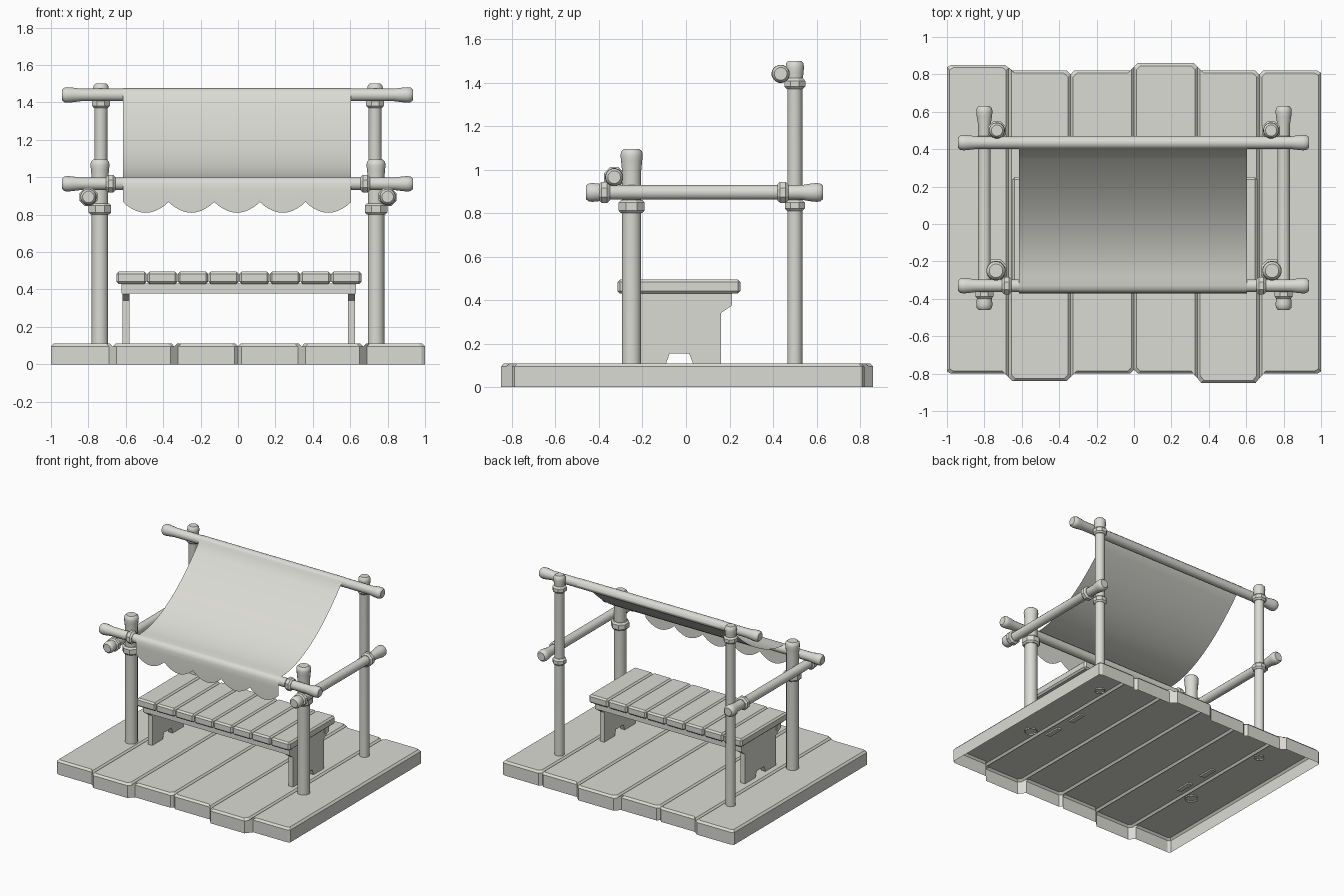
import bpy, bmesh, math
from mathutils import Matrix, Vector

if "Cube" in bpy.data.objects:
    bpy.data.objects.remove(bpy.data.objects["Cube"], do_unlink=True)

COLOUR = (0.71, 0.71, 0.66, 1)
mat = bpy.data.materials.new("pale_stone_grey")
mat.use_nodes = True
mat.diffuse_color = COLOUR
mat.node_tree.nodes["Principled BSDF"].inputs["Base Color"].default_value = COLOUR


def finish(name, bm, smooth=False):
    mesh = bpy.data.meshes.new(name)
    bm.to_mesh(mesh)
    bm.free()
    mesh.materials.append(mat)
    obj = bpy.data.objects.new(name, mesh)
    bpy.context.collection.objects.link(obj)
    if smooth:
        bpy.ops.object.select_all(action="DESELECT")
        obj.select_set(True)
        bpy.context.view_layer.objects.active = obj
        bpy.ops.object.shade_smooth_by_angle(angle=math.radians(40))
    return obj


def box(name, lo, hi, bevel=0):
    lo, hi = Vector(lo), Vector(hi)
    bm = bmesh.new()
    m = Matrix.Translation((lo + hi) / 2) @ Matrix.Diagonal((*(hi - lo), 1))
    bmesh.ops.create_cube(bm, size=1, matrix=m)
    if bevel:
        bmesh.ops.bevel(bm, geom=bm.edges[:], offset=bevel, segments=1, affect="EDGES")
    return finish(name, bm)


def lathe(name, origin, axis, profile, sides=16, smooth=True, cap_start=True):
    """Turn (distance, radius) pairs around an axis through origin."""
    turn = Vector((0, 0, 1)).rotation_difference(Vector(axis)).to_matrix().to_4x4()
    m = Matrix.Translation(origin) @ turn
    bm = bmesh.new()
    rings = []
    for t, r in profile:
        angles = [2 * math.pi * (i + 0.5) / sides for i in range(sides)]
        rings.append([bm.verts.new(m @ Vector((r * math.cos(a), r * math.sin(a), t))) for a in angles])
    for a, b in zip(rings, rings[1:]):
        for i in range(sides):
            j = (i + 1) % sides
            bm.faces.new((a[i], a[j], b[j], b[i]))
    if cap_start:
        bm.faces.new(rings[0][::-1])
    bm.faces.new(rings[-1])
    return finish(name, bm, smooth)


def knob(r, big):
    """Flared pole end, measured inwards from the tip."""
    return [(0, big * 0.7), (0.012, big * 0.95), (0.03, big), (0.055, big * 0.95), (0.1, r)]


def post(name, x, y, r, big, top):
    tip = [(top - t, k) for t, k in reversed(knob(r, big))]
    lathe(name, (x, y, 0), (0, 0, 1), [(0.1, r)] + tip, cap_start=False)


def bar(name, start, axis, length, r, big):
    end = knob(r, big)
    lathe(name, start, axis, end + [(length - t, k) for t, k in reversed(end)])


def band(name, centre, axis, r, width):
    h, c = width / 2, 0.012
    lathe(name, centre, axis, [(-h, r - c), (c - h, r), (h - c, r), (h, r - c)], 8, False)


# Deck: chamfered planks of uneven length, open underneath
edges = [-1, -0.67, -0.34, 0, 0.34, 0.67, 1]
fronts = [-0.80, -0.84, -0.80, -0.80, -0.85, -0.80]
backs = [0.85, 0.82, 0.82, 0.86, 0.82, 0.82]


def joint(ends, i, inward):
    """End position of the seam before plank i."""
    if i == 0 or i == len(ends):
        return ends[min(i, len(ends) - 1)] + inward * 0.012
    a, b = ends[i - 1], ends[i]
    return a + inward * 0.02 if a == b else (a + b) / 2


bm = bmesh.new()
for i in range(6):
    x0, x1, f, b = edges[i], edges[i + 1], fronts[i], backs[i]
    c = 0.02
    outline = [(x0, joint(fronts, i, 1)), (x0 + c, f), (x1 - c, f), (x1, joint(fronts, i + 1, 1)),
               (x1, joint(backs, i + 1, -1)), (x1 - c, b), (x0 + c, b), (x0, joint(backs, i, -1))]
    mx, inset = (x0 + x1) / 2, 0.014
    low = [bm.verts.new((x, y, 0)) for x, y in outline]
    mid = [bm.verts.new((x, y, 0.095)) for x, y in outline]
    top = [bm.verts.new((x - math.copysign(inset, x - mx), y - math.copysign(inset, y), 0.11))
           for x, y in outline]
    bm.faces.new(top)
    for k in range(8):
        n = (k + 1) % 8
        bm.faces.new((mid[k], mid[n], top[n], top[k]))
        inner = (k == 3 and i < 5) or (k == 7 and i > 0)
        if not inner:
            bm.faces.new((low[k], low[n], mid[n], mid[k]))
bmesh.ops.delete(bm, geom=[v for v in bm.verts if not v.link_faces], context="VERTS")
finish("deck_planks", bm)

# Frame: posts, side rails and their bindings
for side, s in (("left", 1), ("right", -1)):
    post(f"{side}_front_post", s * 0.738, -0.25, 0.045, 0.052, 1.095)
    post(f"{side}_back_post", s * 0.733, 0.50, 0.035, 0.043, 1.50)
    bar(f"{side}_side_rail", (s * 0.80, -0.46, 0.895), (0, 1, 0), 1.09, 0.034, 0.044)
    band(f"{side}_front_post_band", (s * 0.738, -0.25, 0.83), (0, 0, 1), 0.065, 0.06)
    band(f"{side}_back_post_lower_band", (s * 0.733, 0.50, 0.835), (0, 0, 1), 0.05, 0.05)
    band(f"{side}_back_post_upper_band", (s * 0.733, 0.50, 1.395), (0, 0, 1), 0.052, 0.05)
    band(f"{side}_rail_front_band", (s * 0.80, -0.375, 0.895), (0, 1, 0), 0.052, 0.05)
    band(f"{side}_rail_back_band", (s * 0.80, 0.445, 0.895), (0, 1, 0), 0.052, 0.05)
    band(f"{side}_crossbar_band", (s * 0.68, -0.33, 0.965), (1, 0, 0), 0.05, 0.05)

# Crossbars that carry the awning
bar("front_crossbar", (-0.94, -0.33, 0.965), (1, 0, 0), 1.875, 0.034, 0.042)
bar("back_crossbar", (-0.94, 0.435, 1.44), (1, 0, 0), 1.875, 0.034, 0.042)

# Awning: a thin sagging sheet with a scalloped front hem
wrap = [(0.435 + 0.036 * math.cos(a), 1.44 + 0.036 * math.sin(a))
        for a in (math.radians(d) for d in range(0, 181, 30))]
sag = []
for k in range(1, 15):
    t = k / 14
    sag.append((0.399 - 0.729 * t, 1.002 + 0.438 * (1 - t) ** 1.9))
drop = [(-0.35, 0.997), (-0.362, 0.985), (-0.369, 0.965), (-0.371, 0.93)]
path = wrap + sag + drop
columns, scallops = 60, 5
bm = bmesh.new()
grid = []
for i in range(columns + 1):
    u = i / columns
    x = -0.615 + 1.22 * u
    hem = 0.868 - 0.058 * abs(math.sin(math.pi * scallops * u)) ** 0.85
    grid.append([bm.verts.new((x, y, z)) for y, z in path + [(-0.371, hem)]])
for a, b in zip(grid, grid[1:]):
    for j in range(len(path)):
        bm.faces.new((a[j], a[j + 1], b[j + 1], b[j]))
finish("awning_cloth", bm, True)

# Bench top: eight short slats
for i in range(8):
    x = -0.65 + i * 0.164
    box(f"bench_slat_{i + 1}", (x, -0.315, 0.43), (x + 0.162, 0.25, 0.495), 0.012)

# Bench supports: shouldered end boards with a notched foot, joined by rails
half = [(0.065, 0.1), (0.19, 0.1), (0.19, 0.34), (0.24, 0.375), (0.24, 0.432)]
foot = [(0.045, 0.155)] + half
shape = [(y - 0.03, z) for y, z in foot] + [(-y - 0.03, z) for y, z in reversed(foot)]
for side, x in (("left", 0.588), ("right", -0.617)):
    bm = bmesh.new()
    face = bm.faces.new([bm.verts.new((x, y, z)) for y, z in shape])
    out = bmesh.ops.extrude_face_region(bm, geom=[face])
    moved = [v for v in out["geom"] if isinstance(v, bmesh.types.BMVert)]
    bmesh.ops.translate(bm, verts=moved, vec=(0.037, 0, 0))
    bmesh.ops.recalc_face_normals(bm, faces=bm.faces[:])
    finish(f"bench_{side}_leg", bm)
for name, y in (("front", -0.272), ("back", 0.162)):
    box(f"bench_{name}_rail", (-0.622, y, 0.378), (0.63, y + 0.05, 0.432))
